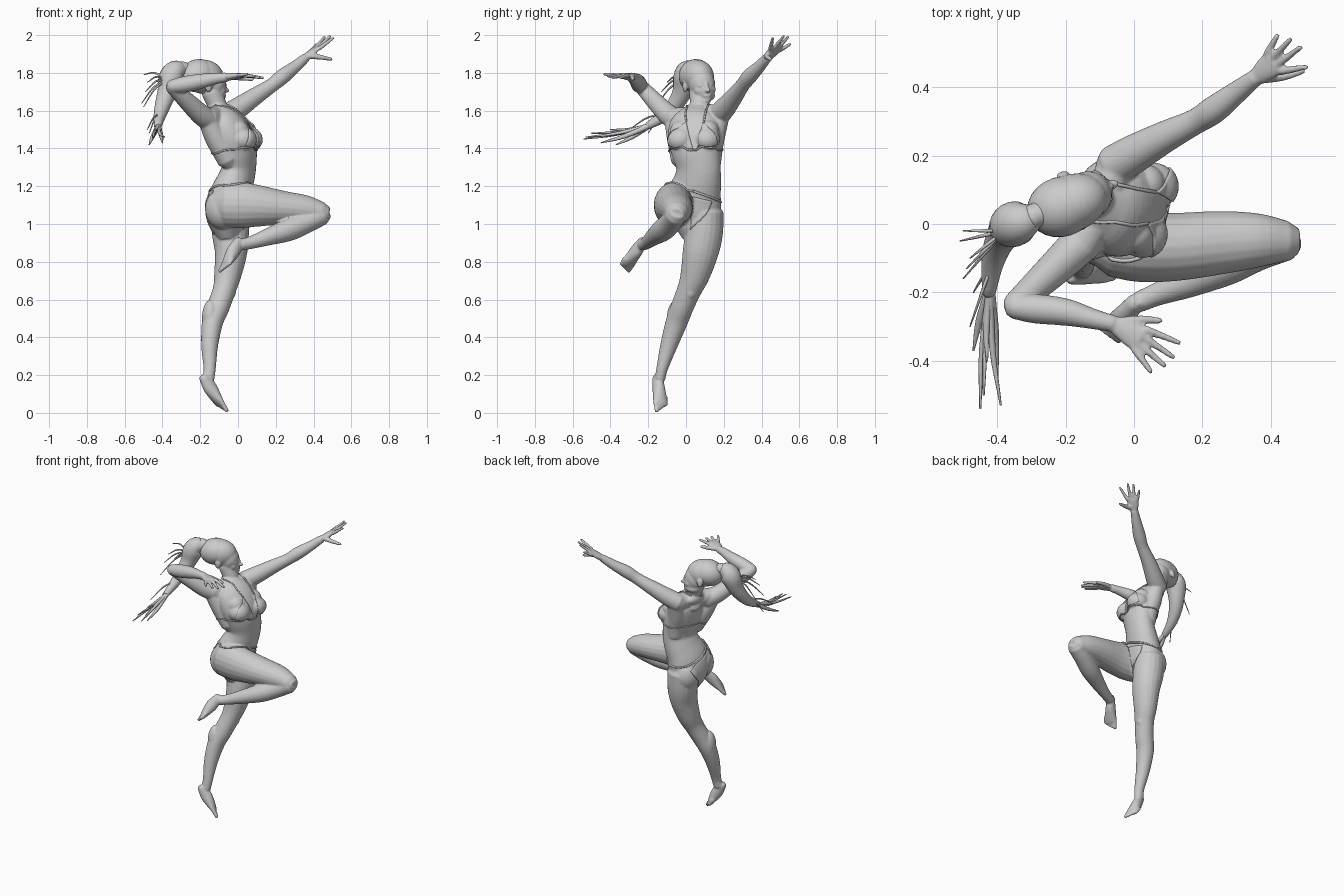
import bpy, bmesh, math, random
from mathutils import Vector as V, Matrix
from mathutils.bvhtree import BVHTree
random.seed(4)


def cat(a, b, c, d, t):
    return 0.5 * (2 * b + (c - a) * t + (2 * a - 5 * b + 4 * c - d) * t * t + (3 * b - a - 3 * c + d) * t ** 3)


def loft(bm, rows, side=(0, 1, 0), n=20, sub=4):
    """Closed smooth tube through rows of (x, y, z, side radius[, depth radius])."""
    pts = [V((*r[:4], r[4] if len(r) > 4 else r[3])) for r in rows]
    e = [2 * pts[0] - pts[1]] + pts + [2 * pts[-1] - pts[-2]]
    path = [cat(*e[i:i + 4], k / sub) for i in range(len(pts) - 1) for k in range(sub)] + [pts[-1]]
    P = [p.to_3d() for p in path]
    T = [(P[min(i + 1, len(P) - 1)] - P[max(i - 1, 0)]).normalized() for i in range(len(P))]
    secs = [(p, t, q[3], q[4]) for p, t, q in zip(P, T, path)]
    cap = lambda s, d: (s[0] + s[1] * d * min(s[2:]) * 0.6, s[1], s[2] * 0.65, s[3] * 0.65)
    secs = [cap(secs[0], -1)] + secs + [cap(secs[-1], 1)]
    rings = []
    for p, t, a, b in secs:
        s = V(side)
        s = (s - t * s.dot(t)).normalized()
        d = t.cross(s)
        rings.append([bm.verts.new(p + s * a * math.cos(w) + d * b * math.sin(w))
                      for w in (2 * math.pi * k / n for k in range(n))])
    for r, q in zip(rings, rings[1:]):
        for k in range(n):
            bm.faces.new((r[k], r[(k + 1) % n], q[(k + 1) % n], q[k]))
    bm.faces.new(rings[0][::-1])
    bm.faces.new(rings[-1])


def ball(bm, c, r, frame=Matrix()):
    m = frame @ Matrix.Translation(c) @ Matrix.Diagonal((*r, 1))
    bmesh.ops.create_uvsphere(bm, u_segments=24, v_segments=16, radius=1, matrix=m)


def finish(name, bm):
    bmesh.ops.recalc_face_normals(bm, faces=bm.faces)
    me = bpy.data.meshes.new(name)
    bm.to_mesh(me)
    bm.free()
    me.shade_smooth()
    ob = bpy.data.objects.new(name, me)
    bpy.context.collection.objects.link(ob)
    return ob


def hand(bm, wrist, knuckle, side, tips, thumb):
    w, k, s = V(wrist), V(knuckle), V(side).normalized()
    loft(bm, [(*w, .025, .02), (*w.lerp(k, .5), .035, .018), (*k, .041, .013)], s)
    for o, tip in zip((.034, .012, -.012, -.033), tips):
        b = k + s * o
        loft(bm, [(*b, .012), (*b.lerp(V(tip), .5), .0105), (*tip, .008)], s, 10)
    b = w.lerp(k, .2) + s * .015
    loft(bm, [(*b, .017), (*(b.lerp(V(thumb), .5) + s * .006), .0135), (*thumb, .009)], s, 10)


def foot(bm, heel, toe, side):
    """side points to the big toe"""
    h, t, s = V(heel), V(toe), V(side).normalized()
    rows = [(0, .026, .028), (.3, .031, .038), (.55, .037, .031), (.75, .042, .021), (.84, .039, .015)]
    loft(bm, [(*h.lerp(t, f), a, b) for f, a, b in rows], s)
    for i in range(5):
        o = s * (.031 - .0165 * i)
        loft(bm, [(*(h.lerp(t, .74 - .02 * i) + o), .013), (*(h.lerp(t, 1 - .035 * i) + o), .0115 - .0007 * i)], s, 10)


# Body: overlapping volumes fused by a voxel remesh
bm = bmesh.new()
# torso
loft(bm, [(-.055, .04, .97, .09, .08), (-.06, .04, 1.05, .14, .105), (-.045, .043, 1.14, .146, .106),
          (-.012, .062, 1.23, .127, .095), (.005, .066, 1.30, .12, .088), (-.003, .055, 1.38, .132, .102),
          (-.025, .047, 1.46, .145, .107), (-.06, .05, 1.54, .135, .09), (-.095, .06, 1.60, .08, .052)],
     (.28, .95, 0), 32)
# shoulder girdle, lats, glutes, breasts
loft(bm, [(-.16, -.07, 1.56, .055), (-.12, .0, 1.565, .055), (-.09, .07, 1.575, .055), (-.05, .18, 1.58, .055)], (0, 0, 1))
ball(bm, (-.115, .06, 1.59), (.05, .09, .045))
loft(bm, [(-.05, -.02, 1.34, .06), (-.115, -.04, 1.46, .062), (-.16, -.065, 1.55, .05)])
loft(bm, [(.0, .125, 1.32, .06), (-.01, .135, 1.4, .06), (-.03, .15, 1.47, .058), (-.04, .18, 1.57, .05)])
ball(bm, (-.08, -.035, 1.08), (.095, .095, .11))
ball(bm, (-.07, .1, 1.04), (.092, .092, .11))
for y, x in ((-.03, .025), (.11, .057)):
    ball(bm, (x, y, 1.447), (.07, .07, .062))
    ball(bm, (x - .025, y + .005, 1.49), (.06, .06, .06))
# neck
loft(bm, [(-.095, .065, 1.53, .065), (-.10, .073, 1.60, .051), (-.14, .07, 1.70, .054)])
# raised left arm
loft(bm, [(-.06, .17, 1.575, .06), (0, .205, 1.613, .057), (.09, .255, 1.675, .047), (.18, .30, 1.735, .038),
          (.235, .335, 1.78, .041), (.30, .385, 1.83, .033), (.358, .43, 1.88, .025)])
hand(bm, (.358, .43, 1.88), (.41, .473, 1.925), (.6, -.75, .15),
     [(.505, .46, 1.985), (.488, .518, 1.995), (.458, .54, 1.99), (.42, .552, 1.953)], (.495, .448, 1.872))
# bent right arm
loft(bm, [(-.13, -.03, 1.54, .06), (-.19, -.09, 1.575, .056), (-.27, -.165, 1.65, .047), (-.35, -.238, 1.728, .037)])
loft(bm, [(-.353, -.243, 1.728, .035), (-.29, -.248, 1.738, .043), (-.2, -.258, 1.755, .04),
          (-.12, -.278, 1.77, .03), (-.06, -.292, 1.777, .025)])
hand(bm, (-.06, -.292, 1.777), (.018, -.338, 1.787), (.5, .85, 0),
     [(.133, -.348, 1.773), (.115, -.39, 1.775), (.09, -.415, 1.782), (.05, -.433, 1.793)], (.078, -.283, 1.765))
# standing left leg with kneecap and calf
loft(bm, [(-.045, .1, 1.06, .1, .1), (-.04, .095, .95, .1, .098), (-.037, .077, .85, .095, .086), (-.055, .048, .73, .078, .072),
          (-.073, .017, .65, .065, .061), (-.105, -.02, .56, .06, .06), (-.135, -.05, .48, .058, .056),
          (-.15, -.09, .36, .046, .045), (-.15, -.125, .24, .031, .033), (-.157, -.138, .18, .028, .032)])
ball(bm, (-.04, .022, .645), (.03, .034, .045))
ball(bm, (-.145, -.048, .5), (.046, .054, .1))
foot(bm, (-.18, -.152, .188), (-.077, -.13, .016), (.55, -.75, -.15))
# lifted right leg
loft(bm, [(-.06, -.055, 1.10, .1, .12), (.02, -.065, 1.10, .105, .122), (.12, -.067, 1.095, .1, .108), (.25, -.055, 1.085, .093, .088),
          (.36, -.048, 1.075, .08, .076), (.446, -.05, 1.056, .06, .058)])
loft(bm, [(.444, -.052, 1.05, .056), (.36, -.08, 1.008, .058), (.27, -.12, .97, .06), (.16, -.17, .932, .046),
          (.07, -.205, .902, .034), (.015, -.228, .89, .031)])
foot(bm, (.005, -.228, .908), (-.078, -.33, .758), (-.5, .72, -.2))
# head, in its own turned frame: x forward, y left
H = Matrix.Translation((-.18, .064, 1.77)) @ Matrix.Rotation(math.radians(20), 4, 'Z') @ Matrix.Rotation(math.radians(7), 4, 'X')
for c, r in [((-.005, 0, .01), (.11, .084, .09)), ((.05, 0, -.03), (.07, .07, .085)), ((.06, 0, -.06), (.064, .06, .077)),
             ((.096, 0, -.112), (.026, .026, .021)), ((.128, 0, -.064), (.019, .013, .012)), ((.12, 0, -.045), (.012, .008, .028)),
             ((.115, 0, -.09), (.012, .023, .008)), ((.112, 0, -.1), (.012, .018, .007))]:
    ball(bm, c, r, H)
for s in (1, -1):
    ball(bm, (.0, s * .08, -.035), (.02, .011, .03), H)
    ball(bm, (.103, s * .03, -.034), (.013, .015, .008), H)
    ball(bm, (.082, s * .036, -.06), (.028, .024, .028), H)
    ball(bm, (.06, s * .035, -.095), (.045, .022, .025), H)
body = finish("body", bm)
m = body.modifiers.new("fuse", 'REMESH')
m.mode, m.voxel_size, m.use_smooth_shade = 'VOXEL', .0052, True
m = body.modifiers.new("soften", 'SMOOTH')
m.factor, m.iterations = .5, 6

# Hair cap, tie and ponytail
bm = bmesh.new()
ball(bm, (-.03, 0, .022), (.104, .088, .087), H @ Matrix.Rotation(math.radians(-12), 4, 'Y'))
finish("hair_cap", bm)
bm = bmesh.new()
loft(bm, [(-.275, .03, 1.815, .038), (-.305, .018, 1.828, .036)])
finish("hair_tie", bm)
bm = bmesh.new()
loft(bm, [(-.28, .025, 1.815, .03), (-.325, .008, 1.81, .058), (-.355, -.002, 1.77, .066), (-.375, -.02, 1.70, .052),
          (-.398, -.06, 1.63, .042), (-.415, -.12, 1.57, .032), (-.425, -.2, 1.52, .02)], n=24)
finish("ponytail", bm)
bm = bmesh.new()
for end in [(-.45, -.54, 1.45), (-.39, -.53, 1.46), (-.44, -.5, 1.48), (-.40, -.45, 1.43), (-.47, -.37, 1.42), (-.43, -.4, 1.5)]:
    r = random.uniform(.009, .015)
    e = V(end)
    mid = V((-.425, -.2, 1.52)).lerp(e, .5) + V((random.uniform(-.01, .01), 0, -.01))
    loft(bm, [(-.40, -.08, 1.61, r), (-.42, -.18, 1.53, r), (*mid, r * .8), (*e, .003)], (0, 0, 1), 8)
for end in [(-.50, -.02, 1.79), (-.51, -.05, 1.64), (-.5, -.16, 1.62), (-.48, -.1, 1.75), (-.49, -.13, 1.7), (-.47, -.2, 1.48), (-.48, -.3, 1.5)]:
    e = V(end)
    b = V((-.38, -.02, 1.76)) if e.z > 1.6 else V((-.41, -.1, 1.58))
    loft(bm, [(*b, .006), (*(b.lerp(e, .5) + V((0, 0, .025))), .005), (*e, .002)], (0, 1, .3), 6)
finish("hair_strands", bm)

# Bikini: patches and cords snapped onto the finished body
tree = BVHTree.FromObject(body, bpy.context.evaluated_depsgraph_get())


def snap(p, off):
    co, no, _, _ = tree.find_nearest(p)
    return co + no * off


def patch(name, a, b, c, n=16):
    bm = bmesh.new()
    a, b, c = V(a), V(b), V(c)
    g = [[bm.verts.new(snap(a + (b - a) * (i - j) / n + (c - a) * j / n, .002)) for j in range(i + 1)] for i in range(n + 1)]
    for i in range(n):
        for j in range(i + 1):
            bm.faces.new((g[i][j], g[i + 1][j], g[i + 1][j + 1]))
            if j < i:
                bm.faces.new((g[i][j], g[i + 1][j + 1], g[i][j + 1]))
    ob = finish(name, bm)
    m = ob.modifiers.new("cloth", 'SOLIDIFY')
    m.thickness, m.offset = .006, 0


def cord(name, pts, r=.005):
    bm = bmesh.new()
    loft(bm, [(*snap(V(p), .001), r) for p in pts], (.2, .1, 1), 8, 2)
    finish(name, bm)


patch("right_cup", (.045, .0, 1.545), (.13, .03, 1.4), (.05, -.13, 1.395))
patch("left_cup", (.07, .09, 1.545), (.14, .05, 1.4), (.12, .2, 1.395))
patch("bottom_front", (.08, -.02, 1.155), (.07, .15, 1.115), (.0, .05, .97))
patch("bottom_back", (-.17, -.08, 1.2), (-.16, .16, 1.11), (-.08, .05, .96))
ring = [2 * math.pi * i / 36 for i in range(37)]
cord("chest_band", [(.005 + .13 * math.cos(t), .05 + .15 * math.sin(t), 1.392) for t in ring])
cord("hip_band", [(-.04 + .12 * math.cos(t), .04 + .16 * math.sin(t), 1.172 - .056 * math.sin(t)) for t in ring], .006)
cord("right_strap", [(.045, .0, 1.545), (-.01, .0, 1.58), (-.06, .01, 1.61), (-.12, .01, 1.62), (-.16, .05, 1.61)])
cord("left_strap", [(.07, .09, 1.545), (0, .1, 1.58), (-.06, .12, 1.61), (-.12, .11, 1.62), (-.16, .06, 1.61)])
